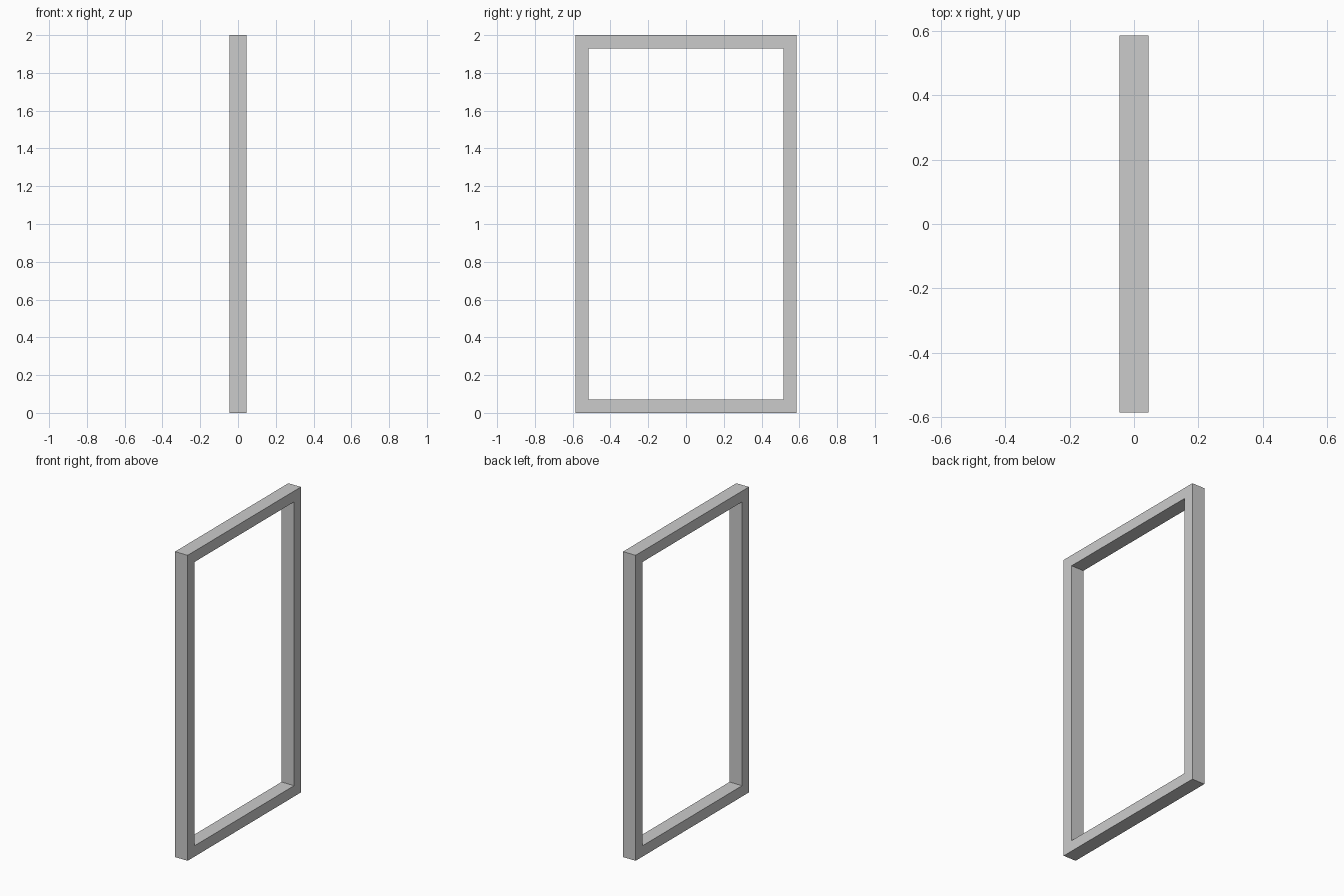
import bpy
import bmesh

if "Cube" in bpy.data.objects:
    bpy.data.objects.remove(bpy.data.objects["Cube"])

HALF_DEPTH, HALF_WIDTH, HEIGHT, BAR = 0.0455, 0.586, 2.0, 0.071


def rectangle(bm, x, inset):
    y, low, high = HALF_WIDTH - inset, inset, HEIGHT - inset
    return [bm.verts.new((x, a, b)) for a, b in ((-y, low), (y, low), (y, high), (-y, high))]


# Rectangular frame: four loops swept round the bar's square section
bm = bmesh.new()
loops = [rectangle(bm, x, inset) for x, inset in (
    (HALF_DEPTH, 0), (HALF_DEPTH, BAR), (-HALF_DEPTH, BAR), (-HALF_DEPTH, 0))]
for i in range(4):
    a, b = loops[i], loops[(i + 1) % 4]
    for j in range(4):
        k = (j + 1) % 4
        bm.faces.new((a[j], a[k], b[k], b[j]))
bmesh.ops.recalc_face_normals(bm, faces=bm.faces)

mesh = bpy.data.meshes.new("door_frame")
bm.to_mesh(mesh)
bm.free()
bpy.context.collection.objects.link(bpy.data.objects.new("door_frame", mesh))
